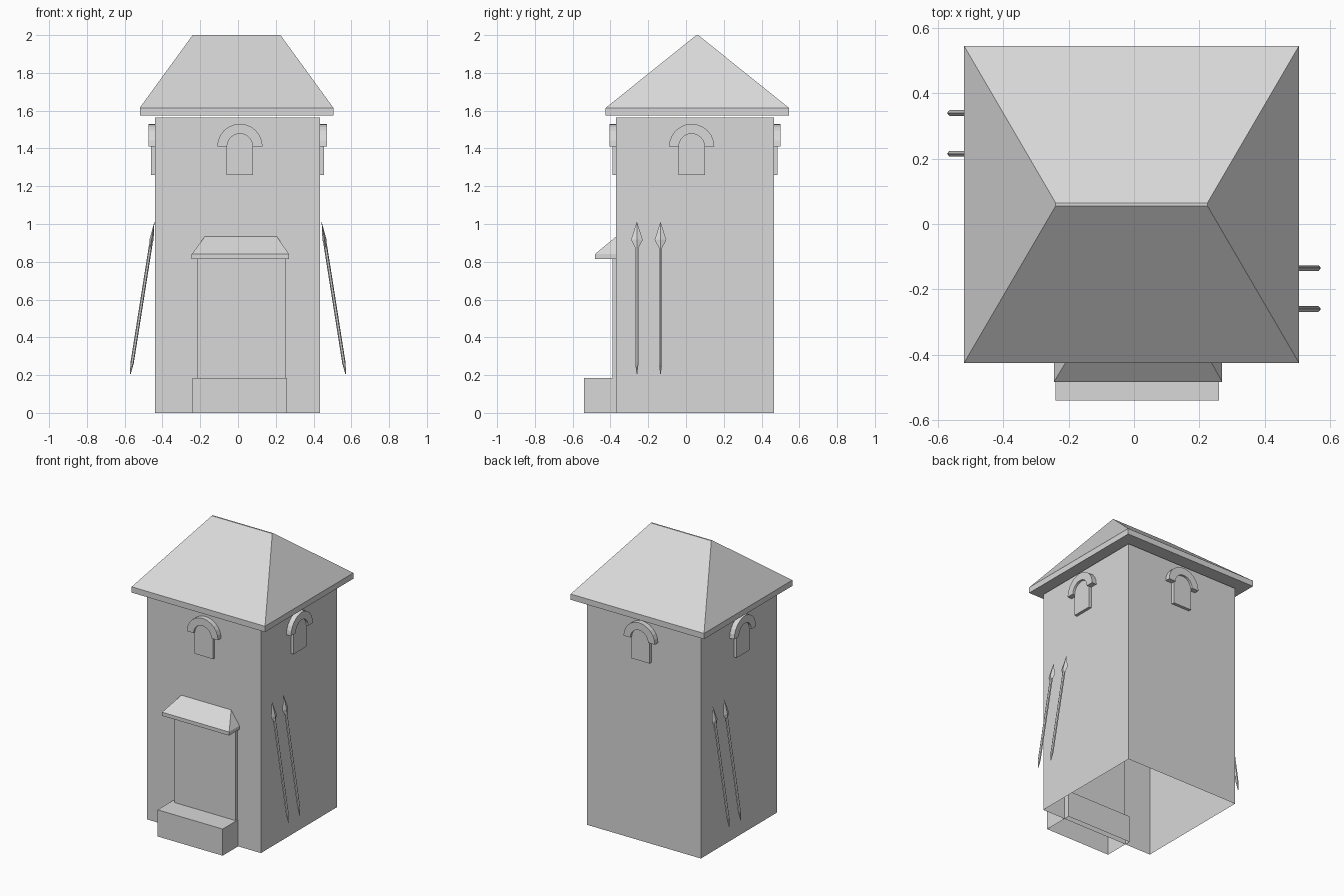
import bpy, bmesh, math
from mathutils import Vector, Matrix

if "Cube" in bpy.data.objects:
    bpy.data.objects.remove(bpy.data.objects["Cube"], do_unlink=True)

# Single stone colour
stone = bpy.data.materials.new("light_grey")
stone.use_nodes = True
GREY = (0.69, 0.69, 0.69, 1)
stone.diffuse_color = GREY
stone.node_tree.nodes["Principled BSDF"].inputs["Base Color"].default_value = GREY


def finish(name, bm, matrix=None):
    if matrix:
        bm.transform(matrix)
    bmesh.ops.recalc_face_normals(bm, faces=bm.faces)
    mesh = bpy.data.meshes.new(name)
    bm.to_mesh(mesh)
    bm.free()
    mesh.materials.append(stone)
    obj = bpy.data.objects.new(name, mesh)
    bpy.context.collection.objects.link(obj)
    return obj


def loft(name, levels, open_bottom=False):
    """Stack rectangles (x0, x1, y0, y1, z) into one closed body."""
    bm = bmesh.new()
    rings = [[bm.verts.new((x, y, z)) for x, y in
              ((x0, y0), (x1, y0), (x1, y1), (x0, y1))]
             for x0, x1, y0, y1, z in levels]
    for low, high in zip(rings, rings[1:]):
        for i in range(4):
            j = (i + 1) % 4
            bm.faces.new((low[i], low[j], high[j], high[i]))
    bm.faces.new(rings[-1])
    if not open_bottom:
        bm.faces.new(rings[0])
    return finish(name, bm)


def box(name, x0, x1, y0, y1, z0, z1, open_bottom=False):
    return loft(name, [(x0, x1, y0, y1, z0), (x0, x1, y0, y1, z1)], open_bottom)


def extrude_outline(name, points, depth, matrix):
    """Extrude an outline in the local xz plane out toward local -y."""
    bm = bmesh.new()
    face = bm.faces.new([bm.verts.new((x, 0.01, z)) for x, z in points])
    new = bmesh.ops.extrude_face_region(bm, geom=[face])["geom"]
    verts = [v for v in new if isinstance(v, bmesh.types.BMVert)]
    bmesh.ops.translate(bm, verts=verts, vec=(0, -depth - 0.01, 0))
    return finish(name, bm, matrix)


def arc(radius, steps=12):
    return [(radius * math.cos(math.pi * i / steps),
             radius * math.sin(math.pi * i / steps)) for i in range(steps + 1)]


# Tower body and hipped roof
X0, X1, Y0, Y1 = -0.44, 0.435, -0.37, 0.465
box("tower_walls", X0, X1, Y0, Y1, 0, 1.565, True)
loft("main_roof", [(-0.52, 0.505, -0.425, 0.545, 1.575),
                   (-0.52, 0.505, -0.425, 0.545, 1.615),
                   (-0.24, 0.225, 0.055, 0.065, 2.0)])

# Entrance
box("door_step", -0.24, 0.26, -0.54, -0.33, 0, 0.185, True)
box("door", -0.215, 0.255, -0.39, -0.35, 0.1, 0.82)
loft("door_canopy", [(-0.245, 0.27, -0.483, -0.36, 0.815),
                     (-0.245, 0.27, -0.483, -0.36, 0.84),
                     (-0.175, 0.205, -0.368, -0.36, 0.935)])

# One arched window on each wall
CX, CY, SPRING = 0.01, 0.03, 1.41
for side, x, y, turn in (("front", CX, Y0, 0), ("left", X1, CY, 90),
                         ("back", CX, Y1, 180), ("right", X0, CY, 270)):
    place = Matrix.Translation((x, y, SPRING)) @ Matrix.Rotation(math.radians(turn), 4, "Z")
    pane = arc(0.07) + [(-0.07, -0.15), (0.07, -0.15)]
    extrude_outline(side + "_window_pane", pane, 0.02, place)
    extrude_outline(side + "_window_arch", arc(0.12) + arc(0.068)[::-1], 0.035, place)


# Spears leaning on the side walls
def spear(name, sign, y):
    foot, tip = Vector((sign * 0.57, y, 0.205)), Vector((sign * 0.443, y, 1.01))
    length = (tip - foot).length
    lean = math.atan2(tip.x - foot.x, tip.z - foot.z)
    place = Matrix.Translation(foot) @ Matrix.Rotation(lean, 4, "Y")

    def turned(part, profile, sides, flat):
        bm = bmesh.new()
        rings = []
        for radius, z in profile:
            ring = [bm.verts.new((flat * radius * math.cos(math.tau * i / sides),
                                  radius * math.sin(math.tau * i / sides), z))
                    for i in range(sides)]
            if rings:
                for i in range(sides):
                    j = (i + 1) % sides
                    bm.faces.new((rings[-1][i], rings[-1][j], ring[j], ring[i]))
            rings.append(ring)
        bm.faces.new(rings[0])
        bm.faces.new(rings[-1])
        finish(name + part, bm, place)

    turned("_shaft", [(0.002, 0), (0.01, 0.06), (0.01, length - 0.11)], 6, 0.9)
    turned("_head", [(0.01, length - 0.135), (0.031, length - 0.095),
                     (0.001, length)], 4, 0.35)


for sign, side, rows in ((1, "left", (-0.26, -0.135)), (-1, "right", (0.215, 0.34))):
    for y, order in zip(rows, ("front", "rear")):
        spear(f"{side}_{order}_spear", sign, y)
